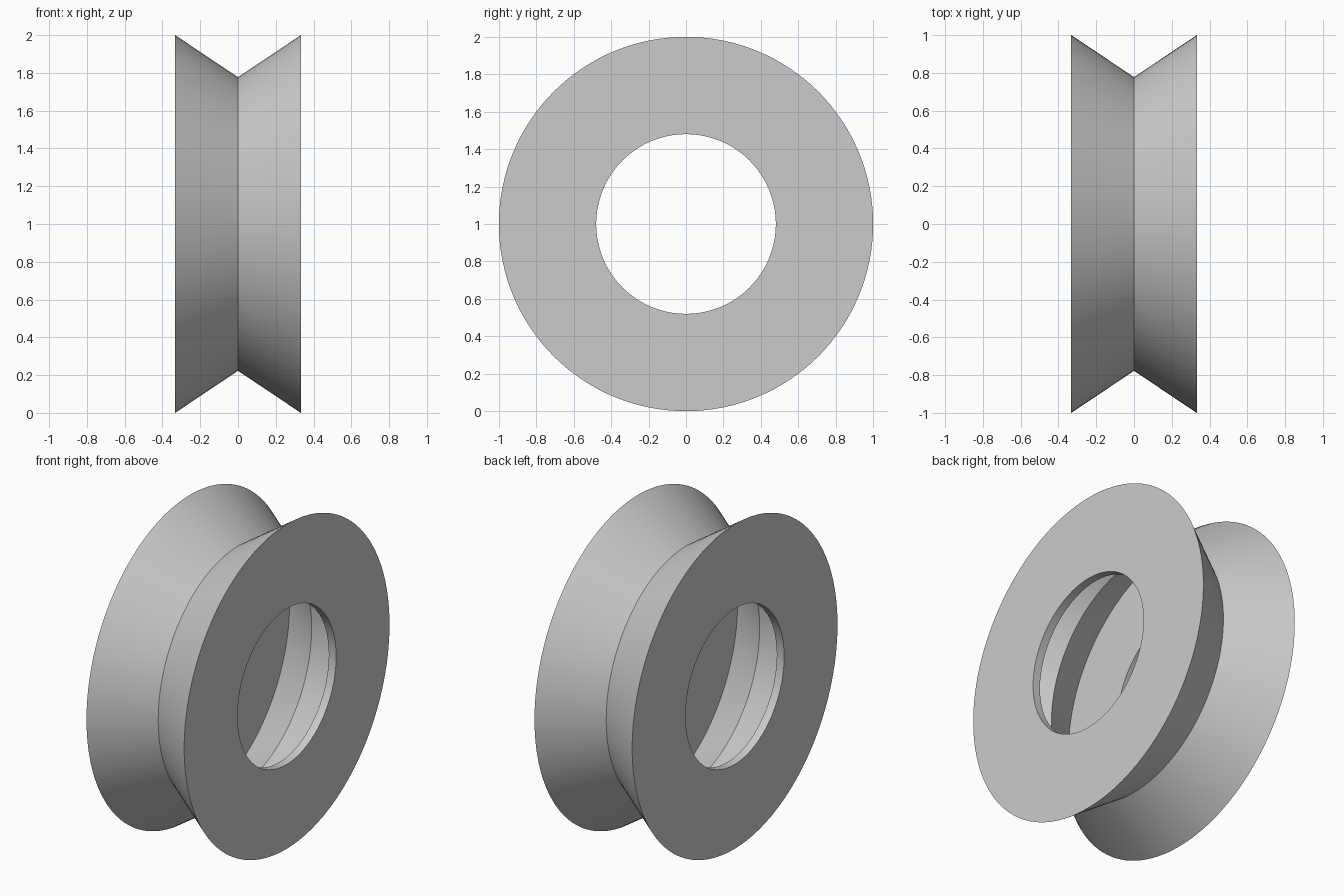
import bpy
import bmesh
import math
from mathutils import Vector

cube = bpy.data.objects.get("Cube")
if cube:
    bpy.data.objects.remove(cube, do_unlink=True)

HALF_WIDTH, WALL = 0.333, 0.05
RIM, GROOVE, BORE = 1.0, 0.777, 0.48
SEGMENTS = 128

# Plain grey material
grey = bpy.data.materials.new("grey")
grey.use_nodes = True
colour = (0.6, 0.6, 0.6, 1)
grey.diffuse_color = colour
grey.node_tree.nodes["Principled BSDF"].inputs["Base Color"].default_value = colour

# Hollow V-groove section: the inner wall runs parallel to the outer groove
slope = (RIM - GROOVE) / HALF_WIDTH
inner_x = HALF_WIDTH - WALL
inner_groove = GROOVE - WALL * math.hypot(1, slope)
inner_rim = inner_groove + slope * inner_x
half = [(HALF_WIDTH, RIM), (HALF_WIDTH, BORE), (inner_x, BORE), (inner_x, inner_rim)]
mirrored = [(-x, r) for x, r in reversed(half)]
section = [(0, GROOVE)] + half + [(0, inner_groove)] + mirrored

# Turn the closed section around the x axis
bm = bmesh.new()
verts = [bm.verts.new((x, 0, r)) for x, r in section]
edges = [bm.edges.new((v, verts[i - 1])) for i, v in enumerate(verts)]
bmesh.ops.spin(bm, geom=verts + edges, cent=Vector(), axis=Vector((1, 0, 0)),
               angle=math.tau, steps=SEGMENTS, use_merge=True)
bmesh.ops.remove_doubles(bm, verts=bm.verts, dist=0.0001)
bmesh.ops.recalc_face_normals(bm, faces=bm.faces)

mesh = bpy.data.meshes.new("grooved_wheel")
bm.to_mesh(mesh)
bm.free()
mesh.materials.append(grey)
wheel = bpy.data.objects.new("grooved_wheel", mesh)
wheel.location.z = RIM
bpy.context.collection.objects.link(wheel)

# Smooth the round walls and keep the rims and creases sharp
bpy.ops.object.select_all(action='DESELECT')
wheel.select_set(True)
bpy.context.view_layer.objects.active = wheel
bpy.ops.object.shade_smooth_by_angle(angle=math.radians(30))
